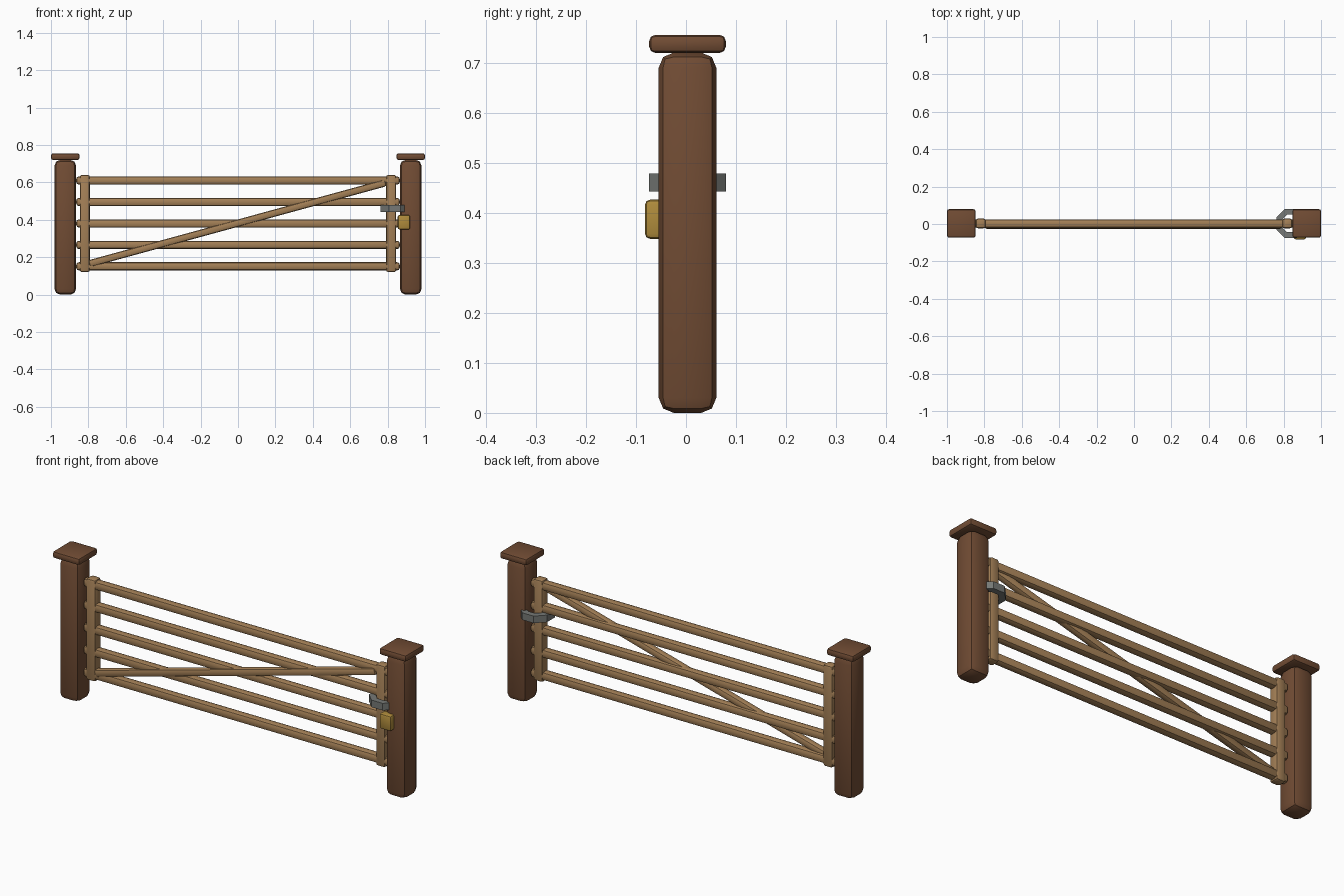
import bpy
import bmesh
import math
from mathutils import Matrix, Vector

cube = bpy.data.objects.get("Cube")
if cube:
    bpy.data.objects.remove(cube, do_unlink=True)


def material(name, rgb):
    mat = bpy.data.materials.new(name)
    mat.use_nodes = True
    mat.diffuse_color = (*rgb, 1)
    mat.node_tree.nodes["Principled BSDF"].inputs["Base Color"].default_value = (*rgb, 1)
    return mat


DARK_WOOD = material("dark wood", (0.165, 0.072, 0.034))
LIGHT_WOOD = material("light wood", (0.37, 0.215, 0.094))
IRON = material("grey iron", (0.18, 0.19, 0.18))
BRASS = material("brass", (0.43, 0.26, 0.045))

MID_Y = 0.003  # centre plane of the gate


def finish(name, bm, mat, smooth=True):
    mesh = bpy.data.meshes.new(name)
    bm.to_mesh(mesh)
    bm.free()
    mesh.materials.append(mat)
    obj = bpy.data.objects.new(name, mesh)
    bpy.context.collection.objects.link(obj)
    if smooth:
        bpy.ops.object.select_all(action="DESELECT")
        obj.select_set(True)
        bpy.context.view_layer.objects.active = obj
        bpy.ops.object.shade_smooth_by_angle(angle=math.radians(30))
    return obj


def rounded_box(name, centre, size, bevel, mat, tilt=0):
    """Box with softened edges, optionally tilted in the gate's plane."""
    bm = bmesh.new()
    bmesh.ops.create_cube(bm, size=1, matrix=Matrix.Diagonal((*size, 1)))
    bmesh.ops.bevel(bm, geom=bm.edges[:], offset=bevel, segments=2,
                    profile=0.5, affect="EDGES", clamp_overlap=True)
    place = Matrix.Translation(Vector(centre)) @ Matrix.Rotation(-tilt, 4, "Y")
    bmesh.ops.transform(bm, matrix=place, verts=bm.verts[:])
    return finish(name, bm, mat)


# Posts, caps and gate stiles on both sides
for side, sx in (("left", 1), ("right", -1)):
    rounded_box(side + "_post", (sx * 0.9235, MID_Y, 0.36),
                (0.115, 0.115, 0.72), 0.03, DARK_WOOD)
    rounded_box(side + "_post_cap", (sx * 0.9235, MID_Y, 0.7375),
                (0.153, 0.153, 0.036), 0.012, DARK_WOOD)
    rounded_box(side + "_stile", (sx * 0.819, MID_Y, 0.38),
                (0.054, 0.052, 0.52), 0.012, LIGHT_WOOD)

# Five horizontal rails
for i in range(5):
    rounded_box(f"rail_{i + 1}", (0, MID_Y, 0.151 + 0.1148 * i),
                (1.73, 0.044, 0.044), 0.014, LIGHT_WOOD)

# Diagonal brace on the front of the rails
start, end = Vector((-0.796, -0.007, 0.165)), Vector((0.79, -0.007, 0.598))
run = end - start
rounded_box("diagonal_brace", (start + end) / 2, (run.length, 0.038, 0.038),
            0.012, LIGHT_WOOD, math.atan2(run.z, run.x))

# Eight-sided iron loop joining the gate to the post
bm = bmesh.new()
rings = []
for apothem, z in ((0.077, 0.442), (0.077, 0.478), (0.047, 0.478), (0.047, 0.442)):
    radius = apothem / math.cos(math.pi / 8)
    rings.append([bm.verts.new((0.838 + radius * math.cos((k + 0.5) * math.pi / 4),
                                MID_Y + radius * math.sin((k + 0.5) * math.pi / 4), z))
                  for k in range(8)])
for r in range(4):
    a, b = rings[r], rings[(r + 1) % 4]
    for k in range(8):
        n = (k + 1) % 8
        bm.faces.new((a[k], a[n], b[n], b[k]))
bmesh.ops.recalc_face_normals(bm, faces=bm.faces[:])
finish("latch_loop", bm, IRON, smooth=False)

# Brass lock on the front of the post
rounded_box("lock", (0.887, -0.057, 0.387), (0.066, 0.05, 0.078), 0.01, BRASS)
